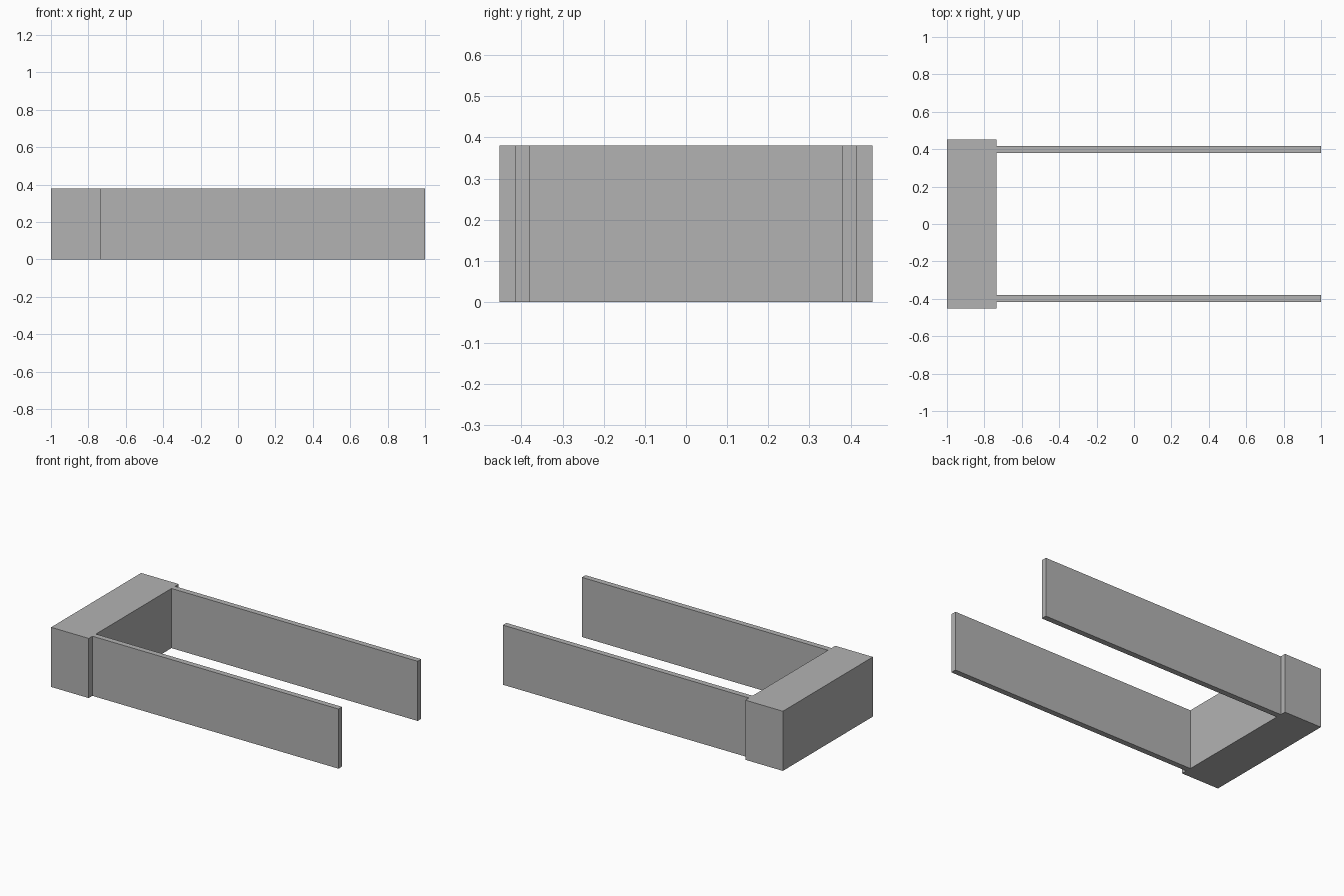
import bpy

# Remove the default cube
cube = bpy.data.objects.get("Cube")
if cube:
    bpy.data.objects.remove(cube, do_unlink=True)

# Single grey material
GREY = (0.45, 0.45, 0.45, 1.0)
grey = bpy.data.materials.new("plain grey")
grey.use_nodes = True
grey.diffuse_color = GREY
grey.node_tree.nodes["Principled BSDF"].inputs["Base Color"].default_value = GREY

HEIGHT = 0.38
BLOCK_END = -0.735


def slab(name, x0, x1, y0, y1):
    """Full-height box between the given x and y limits."""
    centre = ((x0 + x1) / 2, (y0 + y1) / 2, HEIGHT / 2)
    bpy.ops.mesh.primitive_cube_add(size=1, location=centre)
    obj = bpy.context.object
    obj.name = name
    obj.scale = (x1 - x0, y1 - y0, HEIGHT)
    bpy.ops.object.transform_apply(location=False, rotation=False, scale=True)
    obj.data.materials.append(grey)
    return obj


# Wide block across the closed end
slab("end_block", -1, BLOCK_END, -0.453, 0.453)

# Two thin parallel walls reaching forward from the block
for name, side in (("left_wall", 1), ("right_wall", -1)):
    y0, y1 = sorted((side * 0.38, side * 0.416))
    slab(name, BLOCK_END, 1, y0, y1)
